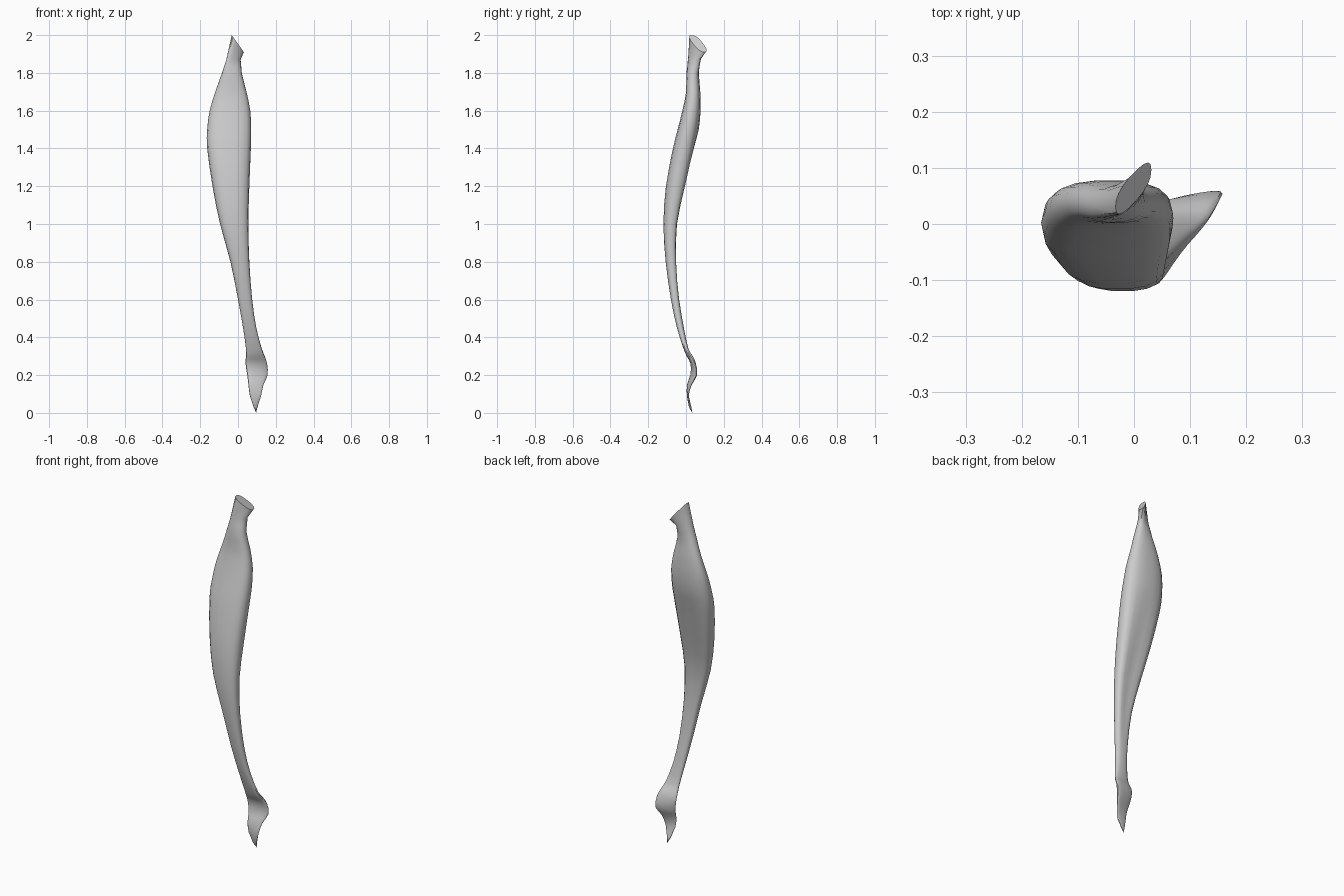
import bpy, bmesh, math

if "Cube" in bpy.data.objects:
    bpy.data.objects.remove(bpy.data.objects["Cube"])

# Key cross-sections: z, x min, x max, y min, y max
KEYS = [
    (0.03, 0.083, 0.103, 0.014, 0.030),
    (0.09, 0.063, 0.122, 0.003, 0.016),
    (0.15, 0.055, 0.135, 0.002, 0.035),
    (0.20, 0.049, 0.157, 0.017, 0.065),
    (0.26, 0.040, 0.154, 0.020, 0.057),
    (0.30, 0.042, 0.142, 0.000, 0.040),
    (0.34, 0.042, 0.126, -0.014, 0.014),
    (0.45, 0.027, 0.097, -0.048, -0.011),
    (0.60, 0.000, 0.075, -0.080, -0.033),
    (0.80, -0.040, 0.060, -0.108, -0.044),
    (1.00, -0.095, 0.055, -0.120, -0.035),
    (1.20, -0.135, 0.060, -0.107, 0.010),
    (1.40, -0.163, 0.068, -0.070, 0.050),
    (1.50, -0.163, 0.070, -0.045, 0.068),
    (1.60, -0.150, 0.065, -0.020, 0.078),
    (1.70, -0.120, 0.045, 0.000, 0.076),
    (1.80, -0.085, 0.020, 0.000, 0.070),
    (1.87, -0.062, 0.014, 0.000, 0.088),
]
SIDES = 18


def spow(v, e):
    return math.copysign(abs(v) ** e, v)


def between(k):
    """Smooth section halfway between key k and key k + 1."""
    a, d = KEYS[max(k - 1, 0)], KEYS[min(k + 2, len(KEYS) - 1)]
    b, c = KEYS[k], KEYS[k + 1]
    if k in (0, len(KEYS) - 2):
        return [(q + r) / 2 for q, r in zip(b, c)]
    return [(q + r) * 0.5625 - (p + s) * 0.0625 for p, q, r, s in zip(a, b, c, d)]


def ring(bm, z, x0, x1, y0, y1, drop=0.0):
    """One rounded cross-section fitted to its x and y range."""
    # both ends lie diagonally, the back of the belly is slightly hollow
    tilt = min(0.55, max(0, (0.36 - z) * 4, (z - 1.78) * 4))
    if z < 0.12:
        tilt = 0.3
    hollow = 0.25 * max(0, 1 - ((z - 1) / 0.5) ** 2)
    verts = []
    for i in range(SIDES):
        a = 2 * math.pi * i / SIDES
        sx, sy = spow(math.cos(a), 0.8), spow(math.sin(a), 0.8)
        if sy > 0:
            sy -= hollow * 2 * sy * (1 - abs(sx))
        u = (1 - tilt) * sy + tilt * sx
        verts.append(bm.verts.new(((x0 + x1) / 2 + sx * (x1 - x0) / 2,
                                   (y0 + y1) / 2 + u * (y1 - y0) / 2,
                                   z - drop * sx)))
    return verts


# Muscle belly with its tendon and flattened lower end
bm = bmesh.new()
rings = []
for k, key in enumerate(KEYS):
    rings.append(ring(bm, *key))
    if k + 1 < len(KEYS):
        rings.append(ring(bm, *between(k)))
# slanted upper attachment
rings.append(ring(bm, 1.955, -0.033, 0.031, 0.003, 0.124, 0.045))
for a, b in zip(rings, rings[1:]):
    for i in range(SIDES):
        j = (i + 1) % SIDES
        bm.faces.new((a[i], a[j], b[j], b[i]))
bm.faces.new(rings[-1])
# pointed lower tip
tip = bm.verts.new((0.096, 0.034, 0))
for i in range(SIDES):
    bm.faces.new((tip, rings[0][(i + 1) % SIDES], rings[0][i]))
bmesh.ops.recalc_face_normals(bm, faces=bm.faces)

mesh = bpy.data.meshes.new("muscle")
bm.to_mesh(mesh)
bm.free()
obj = bpy.data.objects.new("muscle", mesh)
bpy.context.collection.objects.link(obj)
mat = bpy.data.materials.new("light grey")
mat.diffuse_color = (0.6, 0.6, 0.6, 1)
mat.use_nodes = True
mat.node_tree.nodes["Principled BSDF"].inputs["Base Color"].default_value = mat.diffuse_color
mesh.materials.append(mat)
bpy.context.view_layer.objects.active = obj
obj.select_set(True)
bpy.ops.object.shade_smooth_by_angle(angle=math.radians(40))
